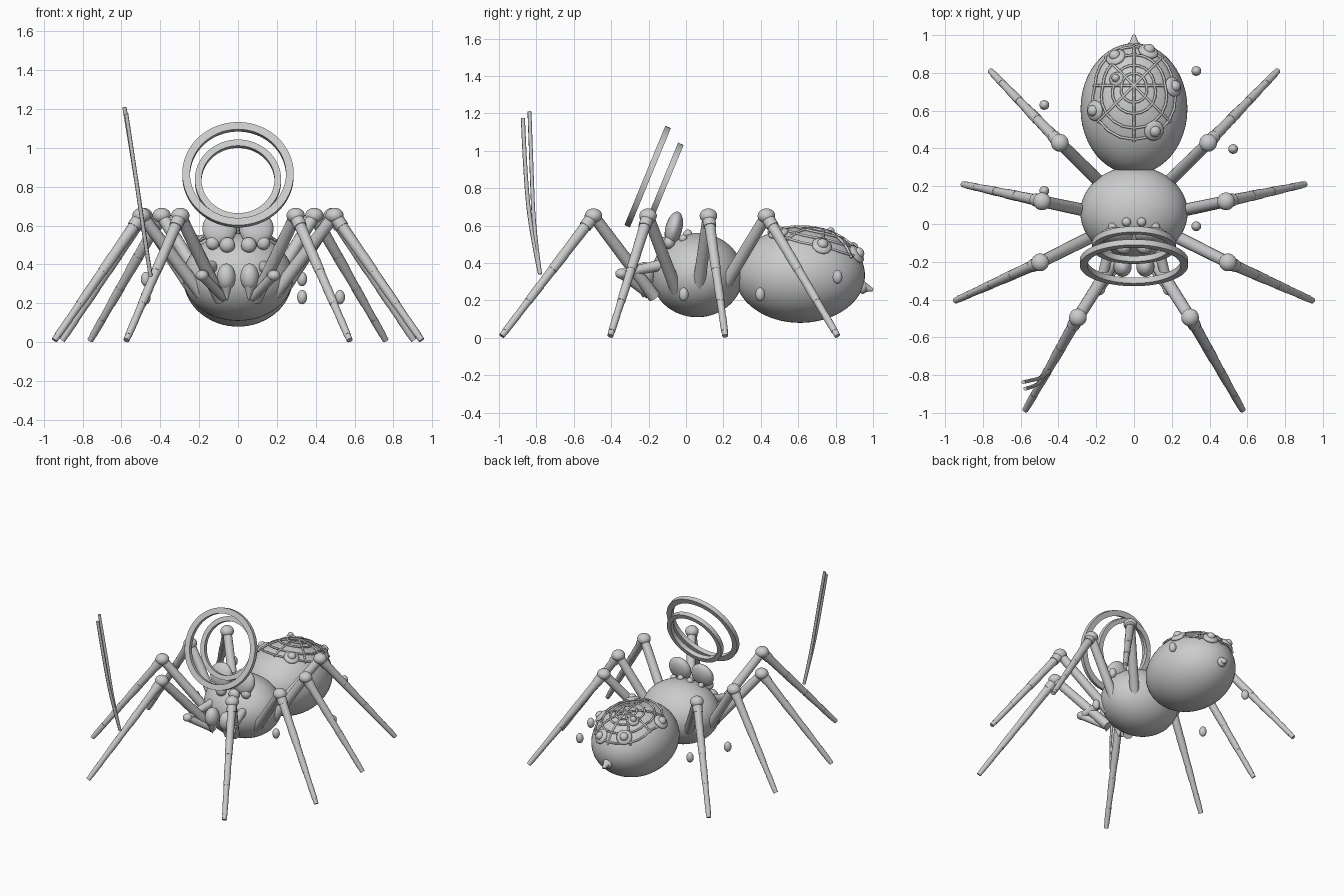
import bpy, bmesh, math
from mathutils import Vector, Matrix

if "Cube" in bpy.data.objects:
    bpy.data.objects.remove(bpy.data.objects["Cube"])

grey = bpy.data.materials.new("stone grey")
grey.diffuse_color = (0.6, 0.6, 0.6, 1)
grey.use_nodes = True
grey.node_tree.nodes["Principled BSDF"].inputs["Base Color"].default_value = grey.diffuse_color


def finish(ob, name, angle=40):
    ob.name = name
    ob.data.materials.clear()
    ob.data.materials.append(grey)
    bpy.ops.object.select_all(action='DESELECT')
    ob.select_set(True)
    bpy.context.view_layer.objects.active = ob
    if ob.type == 'MESH':
        bpy.ops.object.shade_smooth_by_angle(angle=math.radians(angle))
    return ob


def ellipsoid(name, loc, radii, tilt=0, seg=24):
    bpy.ops.mesh.primitive_uv_sphere_add(segments=seg, ring_count=seg * 2 // 3,
                                         location=loc, rotation=(tilt, 0, 0))
    ob = bpy.context.object
    ob.scale = radii
    return finish(ob, name)


def limb(name, a, b, r1, r2, seg=16):
    a, b = Vector(a), Vector(b)
    d = b - a
    bpy.ops.mesh.primitive_cone_add(vertices=seg, radius1=r1, radius2=r2,
                                    depth=d.length, location=(a + b) / 2)
    ob = bpy.context.object
    ob.rotation_euler = d.to_track_quat('Z', 'Y').to_euler()
    return finish(ob, name)


def strand(name, points, r, cyclic=False, kind='POLY'):
    cu = bpy.data.curves.new(name, 'CURVE')
    cu.dimensions = '3D'
    cu.bevel_depth = r
    cu.bevel_resolution = 1
    cu.use_fill_caps = True
    sp = cu.splines.new(kind)
    sp.points.add(len(points) - 1)
    for p, co in zip(sp.points, points):
        p.co = (*co, 1)
    sp.use_cyclic_u = cyclic
    if kind == 'NURBS':
        sp.order_u = 3
        sp.use_endpoint_u = True
    ob = bpy.data.objects.new(name, cu)
    bpy.context.collection.objects.link(ob)
    return finish(ob, name)


def band_ring(name, loc, outer, inner, depth, tilt):
    bm = bmesh.new()
    h = depth / 2
    profile = [(outer, -h), (outer, h), (inner, h), (inner, -h)]
    vs = [bm.verts.new((r, 0, z)) for r, z in profile]
    es = [bm.edges.new((vs[i], vs[(i + 1) % 4])) for i in range(4)]
    bmesh.ops.spin(bm, geom=vs + es, cent=(0, 0, 0), axis=(0, 0, 1),
                   angle=2 * math.pi, steps=64, use_merge=True)
    bmesh.ops.remove_doubles(bm, verts=bm.verts, dist=1e-5)
    bmesh.ops.recalc_face_normals(bm, faces=bm.faces)
    me = bpy.data.meshes.new(name)
    bm.to_mesh(me)
    bm.free()
    ob = bpy.data.objects.new(name, me)
    bpy.context.collection.objects.link(ob)
    ob.location, ob.rotation_euler = loc, (tilt, 0, 0)
    return finish(ob, name)


# Body
AC, AR = Vector((0, 0.61, 0.335)), Vector((0.283, 0.347, 0.255))
ellipsoid("abdomen", AC, AR, seg=48)
ellipsoid("thorax", (0, 0.06, 0.335), (0.284, 0.245, 0.225), seg=48)
ellipsoid("spinneret_base", (0, 0.945, 0.27), (0.035, 0.025, 0.035))
limb("spinneret", (0, 0.94, 0.275), (0, 1.0, 0.255), 0.032, 0.008)


def on_abdomen(x, y, lift=1.0):
    # Point and outward normal on the upper half of the abdomen
    u, v = x / AR.x, (y - AC.y) / AR.y
    w = math.sqrt(max(0.0, 1 - u * u - v * v))
    p = AC + Vector((x, y - AC.y, AR.z * w)) * lift
    return p, Vector((u / AR.x, v / AR.y, w / AR.z)).normalized()


# Web laid over the abdomen
WY = 0.73


def web_point(k, t):
    a = k * math.pi / 4
    r = t * (0.21 if math.sin(a) > 0.1 else 0.21 + 0.08 * max(0, -math.sin(a)))
    return on_abdomen(r * math.cos(a), WY + r * math.sin(a), 1.025)[0]


for k in range(8):
    strand("web_spoke", [web_point(k, t / 6) for t in range(7)], 0.007)
for t in (0.3, 0.5, 0.76, 0.96):
    pts = [web_point(k + s / 3, t) for k in range(8) for s in range(3)]
    strand("web_ring", pts, 0.007, True)

# Round bosses on the abdomen
for x, y in [(0.075, 0.91), (-0.095, 0.88), (-0.09, 0.765), (0.205, 0.725),
             (-0.205, 0.60), (0.105, 0.495)]:
    p, n = on_abdomen(x, y)
    big = 0.04 if y == 0.765 else 0.054
    for part, r, h, lift in (("boss", big, 0.022, 0.004), ("boss_knob", big * .55, 0.026, 0.02)):
        ob = ellipsoid(part, p + n * lift, (r, r, h))
        ob.rotation_euler = n.to_track_quat('Z', 'Y').to_euler()

# Paired parts
KNEES = [(0.297, -0.495), (0.497, -0.203), (0.487, 0.12), (0.393, 0.43)]
FEET = [(0.575, -0.985), (0.945, -0.405), (0.905, 0.21), (0.76, 0.81)]
HIPS = [(0.09, -0.17, 0.22), (0.19, -0.05, 0.25), (0.2, 0.06, 0.22), (0.16, 0.2, 0.27)]
for s in (-1, 1):
    # Legs with a ball knee and raised bands
    for knee, foot, hip in zip(KNEES, FEET, HIPS):
        k = Vector((s * knee[0], knee[1], 0.652))
        f = Vector((s * foot[0], foot[1], 0.01))
        h = Vector((s * hip[0], hip[1], hip[2]))
        limb("upper_leg", h, k, 0.034, 0.031)
        limb("lower_leg", k, f, 0.031, 0.016)
        ellipsoid("knee", k, (0.047, 0.047, 0.04))
        limb("knee_collar", k.lerp(f, 0.03), k.lerp(f, 0.09), 0.035, 0.034)
        for t in (0.32, 0.58, 0.83):
            r = 0.0325 - 0.015 * t
            limb("leg_band", k.lerp(f, t), k.lerp(f, t + 0.13), r, r - 0.002)
    # Feelers, jaws and fangs
    ball = (s * 0.185, -0.345, 0.343)
    ellipsoid("feeler_joint", ball, (0.033, 0.033, 0.028))
    limb("feeler_tip", ball, (s * 0.075, -0.2, 0.23), 0.026, 0.022)
    limb("feeler_base", ball, (s * 0.13, -0.13, 0.39), 0.024, 0.03)
    ellipsoid("jaw", (s * 0.06, -0.225, 0.335), (0.048, 0.055, 0.07))
    limb("fang", (s * 0.06, -0.235, 0.285), (s * 0.055, -0.23, 0.215), 0.028, 0.003)
    # Upright lobes and eyes
    ellipsoid("ear_lobe", (s * 0.095, -0.065, 0.585), (0.088, 0.045, 0.092), -0.25)
    ellipsoid("front_eye", (s * 0.055, -0.125, 0.5), (0.04, 0.035, 0.04))
    ellipsoid("side_eye", (s * 0.13, -0.09, 0.51), (0.035, 0.03, 0.035))
    ellipsoid("top_eye", (s * 0.04, 0.01, 0.555), (0.024, 0.024, 0.024))
    ellipsoid("rear_eye", (s * 0.115, -0.015, 0.53), (0.022, 0.022, 0.022))

# Twin tilted rings above the head
TILT = math.radians(67.6)
band_ring("large_ring", (0, -0.205, 0.862), 0.287, 0.247, 0.032, TILT)
band_ring("small_ring", (0, -0.112, 0.832), 0.222, 0.188, 0.032, TILT)

# Loose threads rising from one front leg
for tip in [(-0.585, -0.837, 1.21), (-0.575, -0.872, 1.175)]:
    t = Vector(tip)
    strand("thread", [(-0.45, -0.78, 0.34), (-0.487, t.y * .5 - 0.395, 0.58),
                      (-0.53, t.y + 0.012, 0.88), t], 0.011, kind='NURBS')

# Hanging droplets
for p in [(0.33, 0.81, 0.325), (0.525, 0.397, 0.232), (0.33, -0.012, 0.232),
          (-0.475, 0.63, 0.325), (-0.475, 0.175, 0.232)]:
    ellipsoid("droplet", p, (0.026, 0.026, 0.037), seg=18)
